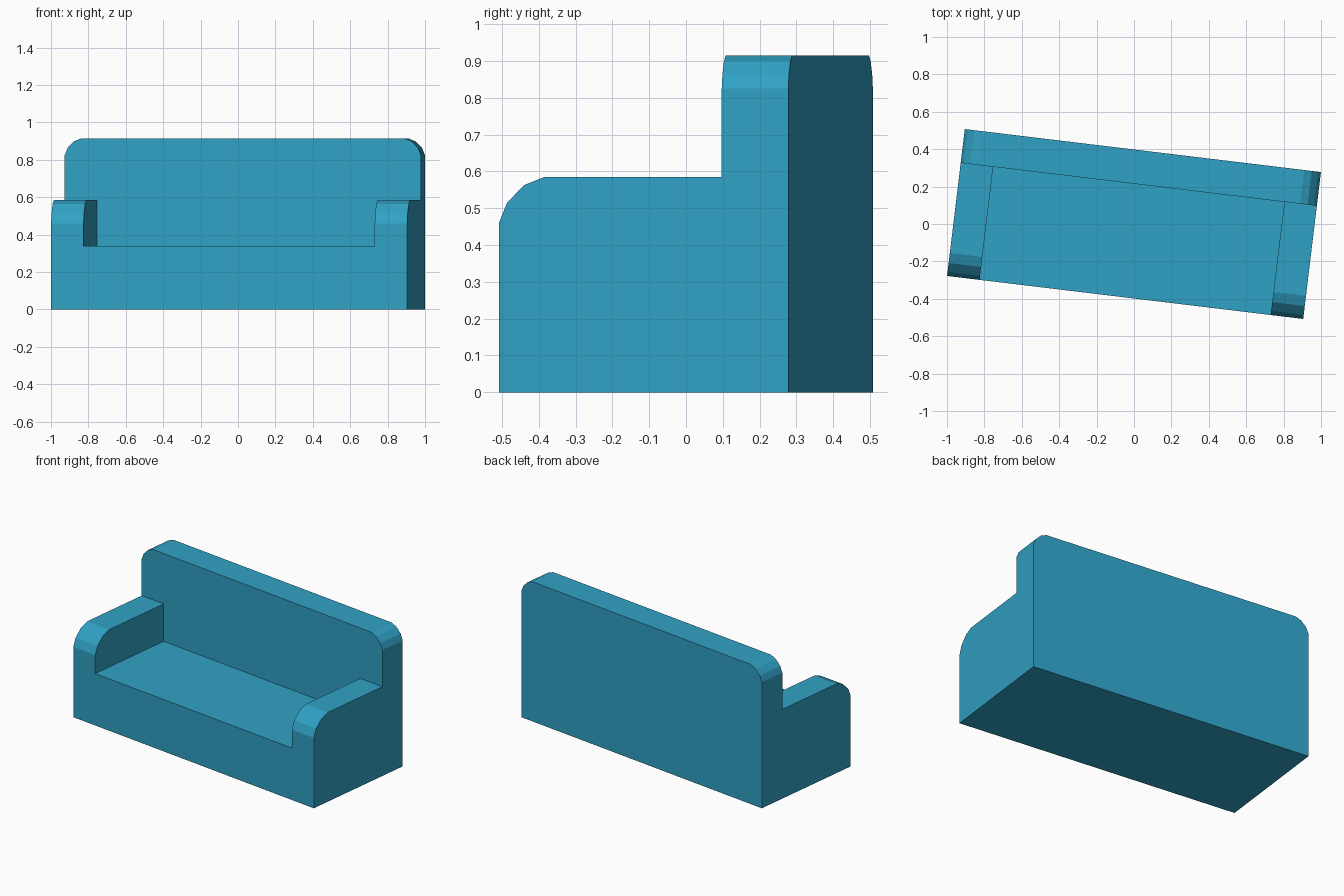
import bpy, bmesh, math
from mathutils import Matrix

if "Cube" in bpy.data.objects:
    bpy.data.objects.remove(bpy.data.objects["Cube"])

W, D = 1.918, 0.791            # sofa width and depth
ARM_W, BACK_T = 0.175, 0.182   # arm width, backrest thickness
SEAT_Z, ARM_Z, BACK_Z = 0.34, 0.585, 0.915
TURN = math.radians(-6.88)     # the sofa stands slightly turned

fabric = bpy.data.materials.new("teal fabric")
fabric.diffuse_color = (0.03, 0.36, 0.56, 1)
fabric.use_nodes = True
fabric.node_tree.nodes["Principled BSDF"].inputs["Base Color"].default_value = fabric.diffuse_color


def corner(r):
    """Three-sided rounding: (inset, drop) pairs from the side up to the top."""
    return [(0, r), (r * 0.176, r * 0.56), (r * 0.56, r * 0.176), (r, 0)]


def prism(name, outline, direction):
    """Extrude a closed 3D outline along a direction."""
    bm = bmesh.new()
    face = bm.faces.new([bm.verts.new(p) for p in outline])
    new = bmesh.ops.extrude_face_region(bm, geom=[face])["geom"]
    bmesh.ops.translate(bm, vec=direction,
                        verts=[v for v in new if isinstance(v, bmesh.types.BMVert)])
    bmesh.ops.recalc_face_normals(bm, faces=bm.faces)
    mesh = bpy.data.meshes.new(name)
    bm.to_mesh(mesh)
    bm.free()
    mesh.materials.append(fabric)
    obj = bpy.data.objects.new(name, mesh)
    bpy.context.collection.objects.link(obj)
    return obj


x, y = W / 2, D / 2

# seat block over the whole footprint
sofa = prism("sofa", [(-x, -y, 0), (x, -y, 0), (x, y, 0), (-x, y, 0)], (0, 0, SEAT_Z))

# arms: side profile with rounded top front corner
arm_yz = [(y - 0.05, 0), (-y, 0)] + [(-y + a, ARM_Z - b) for a, b in corner(0.124)]
arm_yz.append((y - 0.05, ARM_Z))
parts = [prism("arm", [(x0, p, z) for p, z in arm_yz], (ARM_W, 0, 0))
         for x0 in (-x, x - ARM_W)]

# backrest: front profile with both top corners rounded
left = [(-x, 0)] + [(-x + a, BACK_Z - b) for a, b in corner(0.09)]
back_xz = left + [(-p, z) for p, z in reversed(left)]
parts.append(prism("backrest", [(p, y - BACK_T, z) for p, z in back_xz], (0, BACK_T, 0)))

# join everything into one clean upholstered body
for part in parts:
    mod = sofa.modifiers.new("join", 'BOOLEAN')
    mod.operation, mod.solver, mod.object = 'UNION', 'EXACT', part
bpy.context.view_layer.update()
body = bpy.data.meshes.new_from_object(
    sofa.evaluated_get(bpy.context.evaluated_depsgraph_get()))
sofa.modifiers.clear()
for part in parts:
    bpy.data.objects.remove(part)

# tidy flat areas and turn the sofa
bm = bmesh.new()
bm.from_mesh(body)
bmesh.ops.remove_doubles(bm, verts=bm.verts, dist=1e-5)
bmesh.ops.dissolve_limit(bm, angle_limit=math.radians(1), verts=bm.verts, edges=bm.edges)
bmesh.ops.transform(bm, matrix=Matrix.Rotation(TURN, 4, 'Z'), verts=bm.verts)
bm.to_mesh(body)
bm.free()
sofa.data = body
